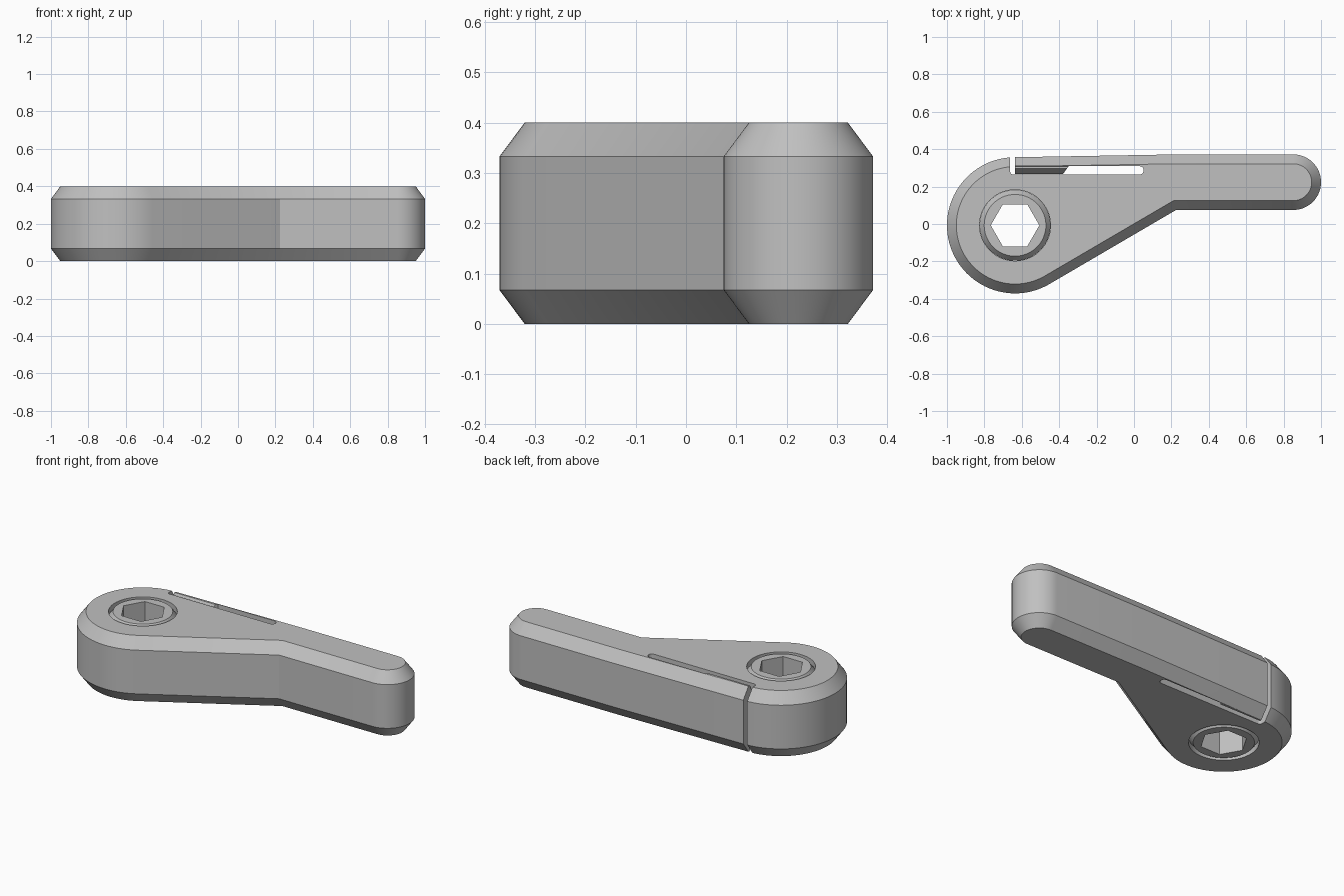
import bpy, bmesh, math
from mathutils import Vector

if "Cube" in bpy.data.objects:
    bpy.data.objects.remove(bpy.data.objects["Cube"])

H, CH, CZ = 0.4, 0.05, 0.067        # height, edge chamfer width and depth
HUB = Vector((-0.636, -0.007))      # hub centre

metal = bpy.data.materials.new("grey metal")
metal.diffuse_color = (0.53, 0.53, 0.53, 1)
metal.use_nodes = True
metal.node_tree.nodes["Principled BSDF"].inputs["Base Color"].default_value = metal.diffuse_color


def arc(c, r, a0, a1, n):
    return [(c[0] + r * math.cos(math.radians(a0 + (a1 - a0) * i / n)),
             c[1] + r * math.sin(math.radians(a0 + (a1 - a0) * i / n))) for i in range(n + 1)]


def ring(c, r, n, turn=0):
    return arc(c, r, turn, turn + 360, n)[:-1]


def inset(pts, d):
    """Mitred inward offset of a counter-clockwise outline."""
    out = []
    for i, p in enumerate(pts):
        p, a, b = Vector(p), Vector(pts[i - 1]), Vector(pts[(i + 1) % len(pts)])
        u, v = (p - a).normalized(), (b - p).normalized()
        n1, n2 = Vector((-u.y, u.x)), Vector((-v.y, v.x))
        out.append(tuple(p + (n1 + n2) * d / (1 + n1.dot(n2))))
    return out


def loft(name, loops):
    """Closed solid through (outline, z) loops."""
    bm = bmesh.new()
    rows = [[bm.verts.new((x, y, z)) for x, y in pts] for pts, z in loops]
    n = len(rows[0])
    for lo, hi in zip(rows, rows[1:]):
        for i in range(n):
            j = (i + 1) % n
            bm.faces.new((lo[i], lo[j], hi[j], hi[i]))
    bm.faces.new(rows[0][::-1])
    bm.faces.new(rows[-1])
    bmesh.ops.recalc_face_normals(bm, faces=bm.faces)
    me = bpy.data.meshes.new(name)
    bm.to_mesh(me)
    bm.free()
    me.materials.append(metal)
    ob = bpy.data.objects.new(name, me)
    bpy.context.collection.objects.link(ob)
    return ob


def chamfered(name, outer, inner, cz):
    return loft(name, [(inner, 0), (outer, cz), (outer, H - cz), (inner, H)])


def cut(ob, outline):
    """Cut an outline straight through the part."""
    tool = loft("cutter", [(outline, -0.2), (outline, H + 0.2)])
    mod = ob.modifiers.new("cut", 'BOOLEAN')
    mod.operation, mod.solver, mod.object = 'DIFFERENCE', 'EXACT', tool
    bpy.context.view_layer.objects.active = ob
    bpy.ops.object.modifier_apply(modifier=mod.name)
    bpy.data.objects.remove(tool)


def finish(ob):
    bpy.ops.object.select_all(action='DESELECT')
    ob.select_set(True)
    bpy.context.view_layer.objects.active = ob
    bpy.ops.object.shade_smooth_by_angle(angle=math.radians(25))


# Lever body: round hub, tapered web and round-ended arm
outline = (arc(HUB, 0.364, 90, 300, 56) + [(0.225, 0.075)]
           + arc((0.8515, 0.2235), 0.1485, -90, 90, 40) + [(0.22, 0.372)])
body = chamfered("lever_body", outline, inset(outline, CH), CZ)

# Long spring slot, the gap at its end, and the hub bore
slot = ([(-0.662, 0.5), (-0.662, 0.28)] + arc((-0.647, 0.28), 0.015, 180, 270, 6)[1:]
        + arc((0.03, 0.287), 0.022, -90, 90, 12) + [(-0.636, 0.309), (-0.636, 0.5)])
cut(body, slot)
cut(body, ring(HUB, 0.19, 72))
finish(body)

# Thick pad on the inside of the spring finger tip
x0, x1, top = -0.636, -0.35, 0.311
pad = [(x0, 0.267), (x1 - 0.03, 0.267), (x1, 0.309), (x1, top), (x0, top)]
pad_in = [(x0, 0.296), (x1 - 0.01, 0.296), (x1, 0.3075), (x1, 0.308), (x0, 0.307)]
finish(chamfered("finger_pad", pad, pad_in, 0.05))

# Hub insert with bevelled rim and hexagonal socket
insert = chamfered("hub_insert", ring(HUB, 0.1895, 72), ring(HUB, 0.165, 72), 0.033)
cut(insert, ring(HUB, 0.13, 6))
finish(insert)
